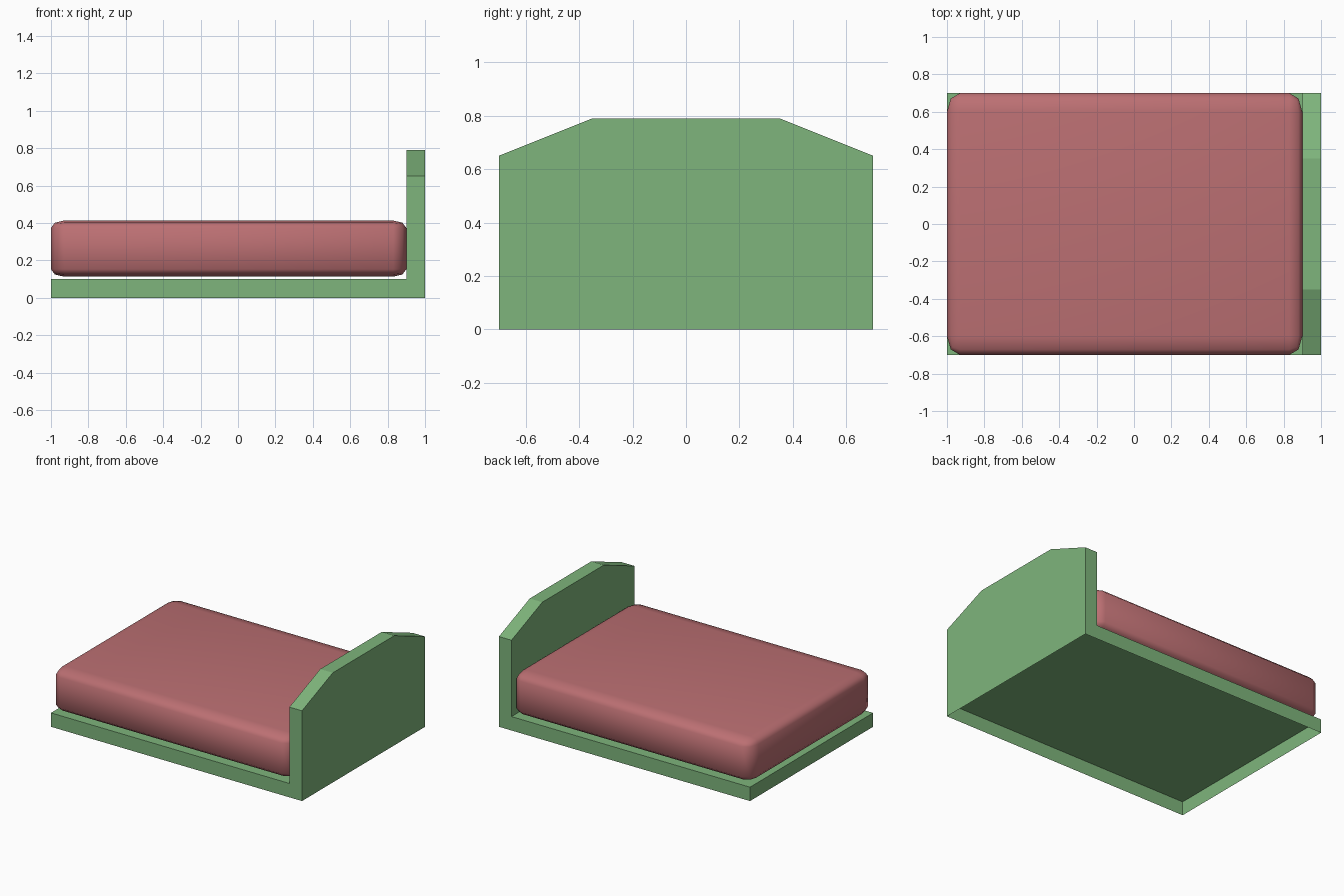
import bpy, bmesh

if "Cube" in bpy.data.objects:
    bpy.data.objects.remove(bpy.data.objects["Cube"])


def finish(bm, name, color):
    mesh = bpy.data.meshes.new(name)
    bm.to_mesh(mesh)
    bm.free()
    obj = bpy.data.objects.new(name, mesh)
    bpy.context.collection.objects.link(obj)
    mat = bpy.data.materials.new(name + "_color")
    mat.diffuse_color = color
    mat.use_nodes = True
    mat.node_tree.nodes["Principled BSDF"].inputs["Base Color"].default_value = mat.diffuse_color
    mesh.materials.append(mat)
    return obj


# Bed frame: L-shaped shell with a clipped headboard, open underneath
bm = bmesh.new()
L_PROFILE = [(-1, 0), (1, 0), (1, 0.65), (0.9, 0.65), (0.9, 0.1), (-1, 0.1)]
f = [bm.verts.new((x, -0.7, z)) for x, z in L_PROFILE]
b = [bm.verts.new((x, 0.7, z)) for x, z in L_PROFILE]
fp = [bm.verts.new((x, -0.35, 0.79)) for x in (1, 0.9)]
bp = [bm.verts.new((x, 0.35, 0.79)) for x in (1, 0.9)]
for face in (
    f, b[::-1],                                   # side rails
    [f[0], f[5], b[5], b[0]],                     # foot end
    [f[5], f[4], b[4], b[5]],                     # deck
    [f[1], b[1], b[2], bp[0], fp[0], f[2]],       # headboard outside
    [f[4], f[3], fp[1], bp[1], b[3], b[4]],       # headboard inside
    [f[3], f[2], fp[0], fp[1]],                   # headboard top
    [fp[1], fp[0], bp[0], bp[1]],
    [bp[1], bp[0], b[2], b[3]],
):
    bm.faces.new(face)
finish(bm, "bed_frame", (0.21, 0.46, 0.2, 1))

# Mattress: box rounded by a different radius along each axis
SIZE = (1.9, 1.4, 0.3)
RADIUS = (0.07, 0.1, 0.04)
CENTER = (-0.05, 0, 0.263)
bm = bmesh.new()
bmesh.ops.create_cube(bm, size=1)
bmesh.ops.scale(bm, vec=[s / r for s, r in zip(SIZE, RADIUS)], verts=bm.verts)
bmesh.ops.bevel(bm, geom=bm.edges[:], offset=1, segments=2, profile=0.5,
                affect='EDGES', clamp_overlap=False)
bmesh.ops.scale(bm, vec=RADIUS, verts=bm.verts)
bmesh.ops.translate(bm, vec=CENTER, verts=bm.verts)
for face in bm.faces:
    face.smooth = True
finish(bm, "mattress", (0.5, 0.16, 0.17, 1))
